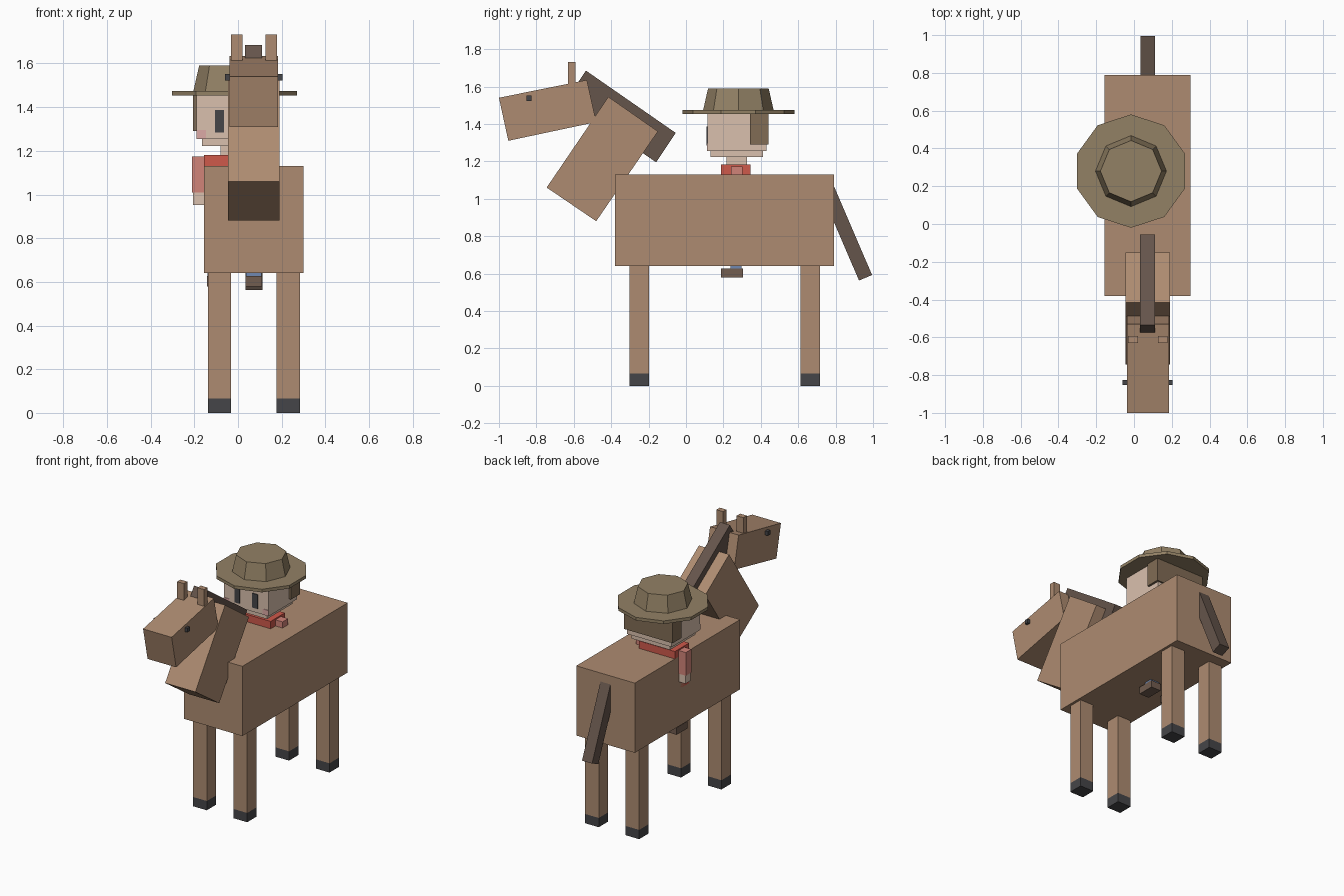
import bpy, bmesh, math

if "Cube" in bpy.data.objects:
    bpy.data.objects.remove(bpy.data.objects["Cube"])


def mat(name, rgb):
    m = bpy.data.materials.new(name)
    m.diffuse_color = (*rgb, 1)
    m.use_nodes = True
    m.node_tree.nodes["Principled BSDF"].inputs["Base Color"].default_value = m.diffuse_color
    return m


COAT = mat("coat", (0.42, 0.26, 0.165))
MANE = mat("mane", (0.13, 0.09, 0.07))
BLACK = mat("black", (0.06, 0.06, 0.065))
FELT = mat("felt", (0.29, 0.22, 0.13))
SKIN = mat("skin", (0.70, 0.53, 0.42))
HAIR = mat("hair", (0.22, 0.15, 0.09))
RED = mat("red", (0.62, 0.10, 0.07))
SLEEVE = mat("sleeve", (0.64, 0.23, 0.19))
BLUSH = mat("blush", (0.72, 0.40, 0.38))
DENIM = mat("denim", (0.16, 0.25, 0.45))
SHOE = mat("shoe", (0.17, 0.11, 0.08))


def finish(name, bm, material):
    bmesh.ops.recalc_face_normals(bm, faces=bm.faces)
    me = bpy.data.meshes.new(name)
    bm.to_mesh(me)
    bm.free()
    me.materials.append(material)
    ob = bpy.data.objects.new(name, me)
    bpy.context.collection.objects.link(ob)
    return ob


def slab(name, x0, x1, profile, material):
    """Side profile in (y, z), extruded from x0 to x1."""
    bm = bmesh.new()
    face = bm.faces.new([bm.verts.new((x0, y, z)) for y, z in profile])
    ext = bmesh.ops.extrude_face_region(bm, geom=[face])["geom"]
    verts = [v for v in ext if isinstance(v, bmesh.types.BMVert)]
    bmesh.ops.translate(bm, vec=(x1 - x0, 0, 0), verts=verts)
    # extruding keeps the starting face as the other cap
    return finish(name, bm, material)


def box(name, x, y, z, material):
    prof = [(y[0], z[0]), (y[1], z[0]), (y[1], z[1]), (y[0], z[1])]
    return slab(name, x[0], x[1], prof, material)


def frustum(name, sides, r0, r1, z0, z1, material):
    """Low-poly round part with a corner towards the back."""
    bm = bmesh.new()
    rings = []
    for r, z in ((r0, z0), (r1, z1)):
        ring = []
        for i in range(sides):
            a = math.pi / 2 + 2 * math.pi * i / sides
            ring.append(bm.verts.new((RX + r * math.cos(a), RY + r * math.sin(a), z)))
        bm.faces.new(ring)
        rings.append(ring)
    for i in range(sides):
        j = (i + 1) % sides
        bm.faces.new((rings[0][i], rings[0][j], rings[1][j], rings[1][i]))
    return finish(name, bm, material)


HX = 0.073           # horse centre line
RX, RY = -0.016, 0.28  # rider centre

# Horse body, neck, head
box("horse_body", (-0.155, 0.30), (-0.38, 0.79), (0.64, 1.13), COAT)
slab("horse_neck", -0.045, 0.19,
     [(-0.745, 1.06), (-0.48, 0.88), (-0.15, 1.36), (-0.415, 1.545)], COAT)
slab("horse_head", -0.038, 0.184,
     [(-1.0, 1.54), (-0.95, 1.31), (-0.48, 1.41), (-0.53, 1.635)], COAT)
box("horse_eyes", (-0.06, 0.203), (-0.852, -0.825), (1.523, 1.552), BLACK)

# Mane and tail
slab("mane", 0.033, 0.111,
     [(-0.535, 1.685), (-0.055, 1.352), (-0.16, 1.195), (-0.64, 1.528)], MANE)
slab("tail", 0.034, 0.112,
     [(0.79, 1.07), (0.72, 1.04), (0.925, 0.563), (0.995, 0.592)], MANE)

# Ears, legs and hooves in mirrored pairs
for s, side in ((-1, "left"), (1, "right")):
    ex = HX + s * 0.079
    box("ear_" + side, (ex - 0.026, ex + 0.026), (-0.63, -0.592), (1.61, 1.732), COAT)
    lx = HX + s * 0.157
    for y0, y1, end in ((-0.302, -0.198, "front"), (0.612, 0.716, "back")):
        x = (lx - 0.053, lx + 0.053)
        box(f"{end}_leg_{side}", x, (y0, y1), (0.065, 0.66), COAT)
        box(f"{end}_hoof_{side}", x, (y0, y1), (0, 0.065), BLACK)

# Hat
frustum("hat_brim", 10, 0.30, 0.30, 1.453, 1.475, FELT)
frustum("hat_crown", 8, 0.188, 0.162, 1.475, 1.59, FELT)

# Rider head and torso
box("rider_head", (RX - 0.174, RX + 0.174), (0.115, 0.43), (1.255, 1.455), SKIN)
box("rider_chin", (RX - 0.149, RX + 0.149), (0.132, 0.413), (1.222, 1.256), SKIN)
box("rider_hair", (RX - 0.189, RX + 0.189), (0.342, 0.441), (1.29, 1.455), HAIR)
box("rider_neck", (RX - 0.065, RX + 0.065), (0.217, 0.325), (1.17, 1.224), SKIN)
box("rider_torso", (RX - 0.139, RX + 0.139), (0.187, 0.345), (0.90, 1.182), RED)

# Rider face details, arms, legs and shoes in mirrored pairs
for s, side in ((-1, "left"), (1, "right")):
    def pair(name, a, b, y, z, material):
        box(f"{name}_{side}", sorted((RX + s * a, RX + s * b)), y, z, material)
    pair("rider_eye", 0.049, 0.09, (0.11, 0.125), (1.285, 1.386), BLACK)
    pair("cheek", 0.13, 0.1735, (0.112, 0.12), (1.256, 1.296), BLUSH)
    pair("arm", 0.139, 0.194, (0.24, 0.302), (1.01, 1.173), SLEEVE)
    pair("hand", 0.139, 0.19, (0.242, 0.30), (0.952, 1.01), SKIN)
    pair("trouser_leg", 0.053, 0.123, (0.238, 0.297), (0.625, 0.90), DENIM)
    pair("shoe", 0.05, 0.126, (0.187, 0.306), (0.578, 0.628), SHOE)
